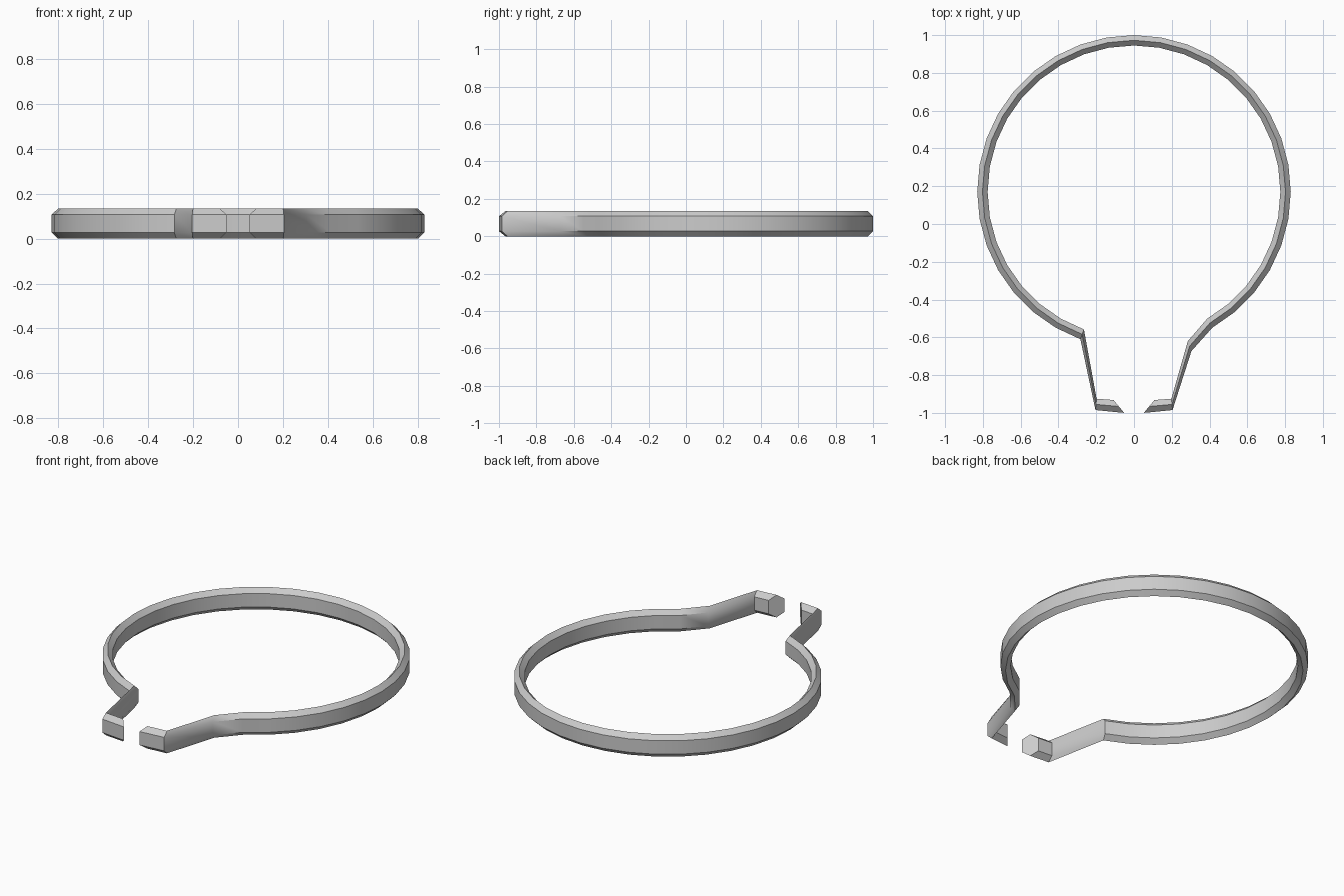
import bpy, bmesh, math

if "Cube" in bpy.data.objects:
    bpy.data.objects.remove(bpy.data.objects["Cube"])

CY = 0.17                    # ring centre in y
R_IN, R_OUT = 0.775, 0.83    # ring radii
Z = (0.0, 0.027, 0.107, 0.134)

# Stations along the band: inner and outer point of the section, left tab to right tab
def ring_station(deg):
    a = math.radians(deg)
    return [(r * math.sin(a), CY + r * math.cos(a)) for r in (R_IN, R_OUT)]

stations = [[(-0.108, -0.932), (-0.052, -1.0)],     # left tab end
            [(-0.198, -0.925), (-0.204, -0.985)]]   # left leg foot
stations += [ring_station(d) for d in range(-160, 151, 10)]
stations += [[(0.285, -0.62), (0.304, -0.673)],     # right shoulder
             [(0.198, -0.925), (0.204, -0.985)],    # right leg foot
             [(0.108, -0.932), (0.052, -1.0)]]      # right tab end

# Sweep a six-sided section through the stations
bm = bmesh.new()
rings = []
for (ix, iy), (ox, oy) in stations:
    mx, my = (ix + ox) / 2, (iy + oy) / 2
    section = [(mx, my, Z[0]), (ox, oy, Z[1]), (ox, oy, Z[2]),
               (mx, my, Z[3]), (ix, iy, Z[2]), (ix, iy, Z[1])]
    rings.append([bm.verts.new(p) for p in section])
for a, b in zip(rings, rings[1:]):
    for i in range(6):
        j = (i + 1) % 6
        bm.faces.new((a[i], a[j], b[j], b[i]))
bm.faces.new(rings[0])
bm.faces.new(rings[-1])
bmesh.ops.recalc_face_normals(bm, faces=bm.faces)

mesh = bpy.data.meshes.new("open_ring_band")
bm.to_mesh(mesh)
bm.free()
band = bpy.data.objects.new("open_ring_band", mesh)
bpy.context.collection.objects.link(band)

# Smooth along the band, keep its long edges crisp
bpy.context.view_layer.objects.active = band
band.select_set(True)
bpy.ops.object.shade_smooth_by_angle(angle=math.radians(30))
